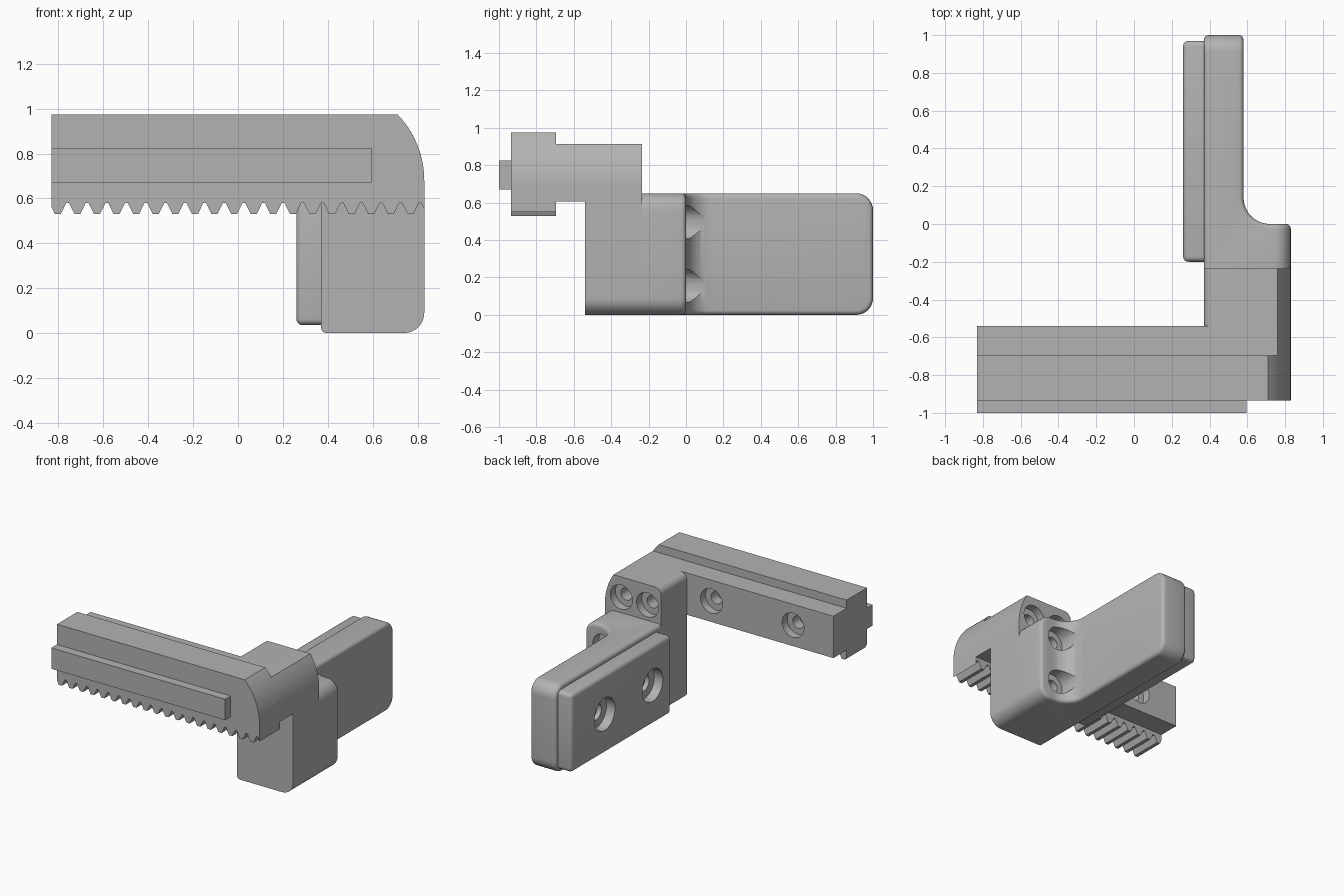
import bpy, bmesh, math
from mathutils import Vector

cube = bpy.data.objects.get("Cube")
if cube:
    bpy.data.objects.remove(cube, do_unlink=True)

grey = bpy.data.materials.new("plain grey")
grey.use_nodes = True
GREY = (0.45, 0.45, 0.45, 1)
grey.diffuse_color = GREY
grey.node_tree.nodes["Principled BSDF"].inputs["Base Color"].default_value = GREY


def arc(cx, cy, r, start, end, steps=8):
    angles = [math.radians(start + (end - start) * i / steps) for i in range(steps + 1)]
    return [(cx + r * math.cos(a), cy + r * math.sin(a)) for a in angles]


def prism(outline, place, low, high):
    """Extrude a 2D outline; place(u, v, w) gives the 3D position."""
    bm = bmesh.new()
    face = bm.faces.new([bm.verts.new(place(u, v, low)) for u, v in outline])
    shift = Vector(place(0, 0, high)) - Vector(place(0, 0, low))
    new = bmesh.ops.extrude_face_region(bm, geom=[face], use_keep_orig=True)["geom"]
    bmesh.ops.translate(bm, vec=shift, verts=[g for g in new if isinstance(g, bmesh.types.BMVert)])
    bmesh.ops.recalc_face_normals(bm, faces=bm.faces)
    return bm


def round_edges(bm, test, radius, steps):
    edges = [e for e in bm.edges if test(e)]
    bmesh.ops.bevel(bm, geom=edges, offset=radius, offset_type='OFFSET', segments=steps,
                    profile=0.5, affect='EDGES', clamp_overlap=True)


def both(edge, axis, value):
    return all(abs(v.co[axis] - value) < 0.001 for v in edge.verts)


def sharp(edge):
    return edge.calc_face_angle(0) > math.radians(30)


def finish(bm, name):
    mesh = bpy.data.meshes.new(name)
    bm.to_mesh(mesh)
    bm.free()
    mesh.materials.append(grey)
    obj = bpy.data.objects.new(name, mesh)
    bpy.context.collection.objects.link(obj)
    return obj


def activate(obj):
    bpy.ops.object.select_all(action='DESELECT')
    obj.select_set(True)
    bpy.context.view_layer.objects.active = obj


def drill(obj, start, direction, radius, depth):
    """Cut a round blind hole into obj from start along direction."""
    d = Vector(direction)
    bpy.ops.mesh.primitive_cylinder_add(vertices=32, radius=radius, depth=depth,
                                        location=Vector(start) + d * depth / 2,
                                        rotation=d.to_track_quat('Z', 'Y').to_euler())
    cutter = bpy.context.object
    cutter.hide_render = True
    cutter.data.materials.append(grey)
    activate(obj)
    mod = obj.modifiers.new("hole", 'BOOLEAN')
    mod.operation, mod.solver, mod.object = 'DIFFERENCE', 'EXACT', cutter
    bpy.ops.object.modifier_apply(modifier=mod.name)
    bpy.data.objects.remove(cutter, do_unlink=True)


def screw_hole(obj, start, direction, radius, bore, inner, depth):
    drill(obj, start, direction, radius, bore)
    drill(obj, start, direction, inner, depth)


def smooth(obj):
    activate(obj)
    bpy.ops.object.shade_smooth_by_angle(angle=math.radians(30))


def along_y(u, v, w):
    return (u, w, v)


def along_z(u, v, w):
    return (u, v, w)


LEFT, RIGHT, INNER = -0.83, 0.83, 0.37
NOSE_R, NOSE_Z = 0.423, 0.68


def nose(top):
    """Curved end of the bar, from the right side up to height top."""
    angle = math.degrees(math.asin((top - NOSE_Z) / NOSE_R))
    return arc(RIGHT - NOSE_R, NOSE_Z, NOSE_R, 0, angle, 12)


# Toothed bar
teeth = [(LEFT, 0.56)]
pitch, tip, root = 0.0873, 0.53, 0.58
for i in range(19):
    x = -0.803 + i * pitch
    teeth += [(x - 0.013, tip), (x + 0.013, tip),
              (x + pitch / 2 - 0.006, root), (x + pitch / 2 + 0.006, root)]
teeth.append((RIGHT, 0.55))
rack = finish(prism(teeth + nose(0.975) + [(LEFT, 0.975)], along_y, -0.935, -0.695), "toothed_bar")

# Narrower backing of the bar
backing = finish(prism([(LEFT, 0.605), (RIGHT, 0.605)] + nose(0.915) + [(LEFT, 0.915)],
                       along_y, -0.695, -0.54), "bar_backing")
for x in (-0.5, 0.17):
    screw_hole(backing, (x, -0.54, 0.76), (0, -1, 0), 0.09, 0.06, 0.045, 0.14)

# Guide rail on the front
rail = finish(prism([(LEFT, 0.67), (0.595, 0.67), (0.595, 0.825), (LEFT, 0.825)],
                    along_y, -1, -0.935), "guide_rail")

# Bracket joining the bar and the finger
outline = (arc(INNER + 0.025, 0.025, 0.025, 180, 270, 4) + arc(0.74, 0.09, 0.09, 270, 360)
           + nose(0.915) + arc(INNER + 0.05, 0.865, 0.05, 90, 180))
bracket = finish(prism(outline, along_y, -0.54, -0.235), "bracket")
for x in (0.48, 0.695):
    screw_hole(bracket, (x, -0.235, 0.765), (0, -1, 0), 0.09, 0.06, 0.045, 0.2)

# Finger with a filleted inner corner
outline = ([(INNER, -0.235), (RIGHT, -0.235), (RIGHT, 0)]
           + arc(0.72, 0.14, 0.14, 270, 180, 10) + [(0.58, 1), (INNER, 1)])
bm = prism(outline, along_z, 0, 0.65)
level = lambda e: both(e, 2, 0) or both(e, 2, 0.65)
round_edges(bm, lambda e: level(e) and (both(e, 0, RIGHT) or both(e, 1, 1)), 0.09, 8)
round_edges(bm, lambda e: sharp(e) and not both(e, 1, -0.235), 0.025, 4)
finger = finish(bm, "finger")
for z in (0.155, 0.495):
    drill(finger, (0.675, 0.2, z), (0, -1, 0), 0.09, 0.27)
    drill(finger, (0.675, 0.2, z), (0, -1, 0), 0.045, 0.4)

# Grip pad on the finger
bm = prism([(0.26, -0.2), (INNER, -0.2), (INNER, 0.97), (0.26, 0.97)], along_z, 0.035, 0.615)
round_edges(bm, lambda e: not both(e, 0, INNER), 0.028, 4)
pad = finish(bm, "grip_pad")
for y in (0.02, 0.58):
    screw_hole(pad, (0.25, y, 0.325), (1, 0, 0), 0.12, 0.08, 0.06, 0.115)

for part in (rack, backing, rail, bracket, finger, pad):
    smooth(part)
